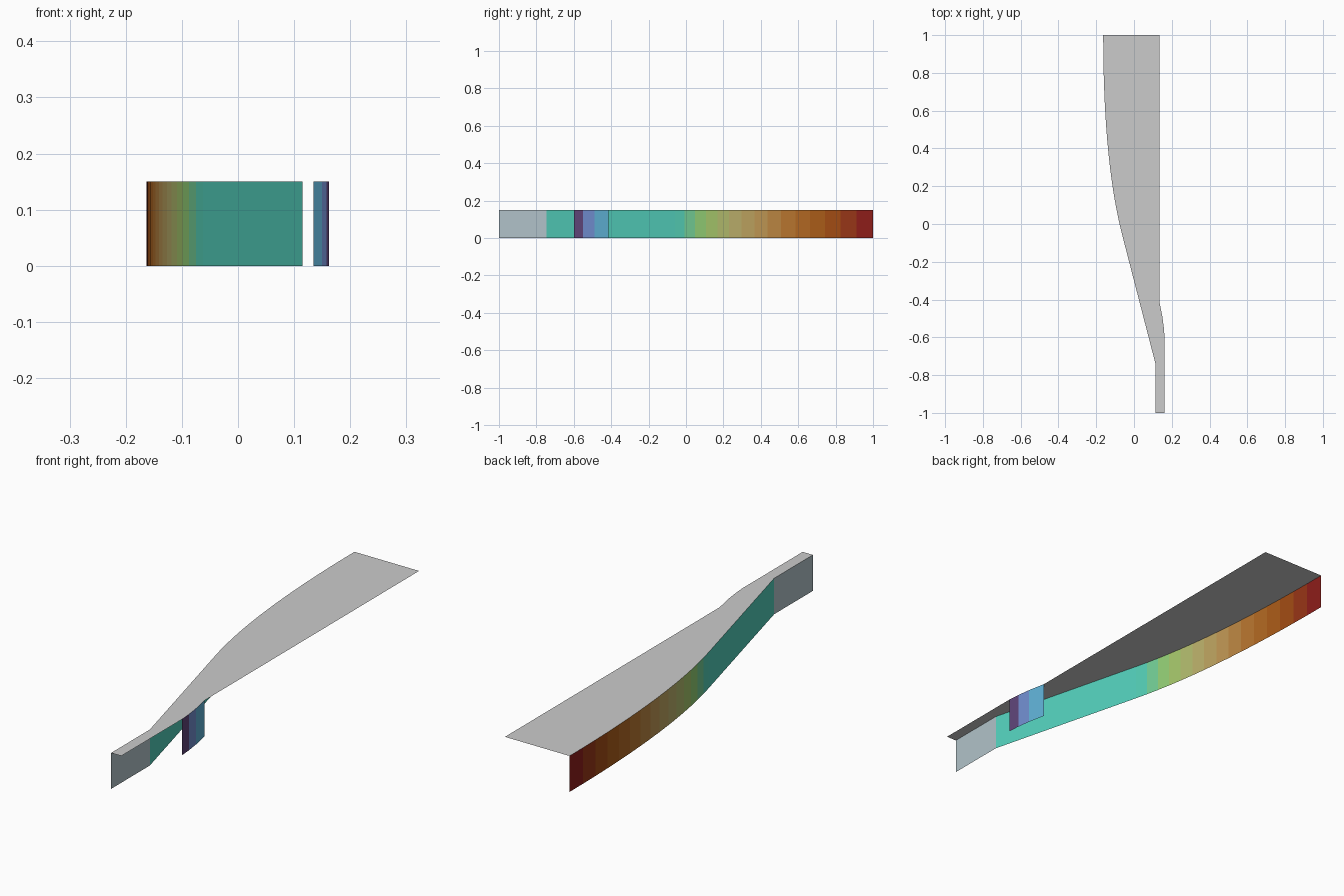
import bpy

if "Cube" in bpy.data.objects:
    bpy.data.objects.remove(bpy.data.objects["Cube"])

H = 0.15


def make_object(name, verts, faces):
    mesh = bpy.data.meshes.new(name)
    mesh.from_pydata(verts, [], faces)
    mesh.update()
    obj = bpy.data.objects.new(name, mesh)
    bpy.context.collection.objects.link(obj)
    return obj


def paint(name, rgb):
    mat = bpy.data.materials.new(name)
    mat.diffuse_color = [(c / 255) ** 2.2 for c in rgb] + [1]
    mat.use_nodes = True
    mat.node_tree.nodes["Principled BSDF"].inputs["Base Color"].default_value = mat.diffuse_color
    return mat


def ramp(stops, t):
    # blend between evenly spaced colours
    f = t * (len(stops) - 1)
    i = min(int(f), len(stops) - 2)
    return [a + (b - a) * (f - i) for a, b in zip(stops[i], stops[i + 1])]


def wall(name, path, colours):
    # upright strip hanging below a path, one colour per segment
    n = len(path)
    verts = [(x, y, z) for z in (0, H) for x, y in path]
    faces = [(i, i + 1, n + i + 1, n + i) for i in range(n - 1)]
    obj = make_object(name, verts, faces)
    for i, rgb in enumerate(colours):
        obj.data.materials.append(paint(f"{name}_{i}", rgb))
        obj.data.polygons[i].material_index = i
    return obj


# Left edge: straight, slanted, then a curve flattening towards the back
def curve(t):
    p, q, r = (-0.062, -0.06), (-0.163, 0.33), (-0.163, 1.0)
    u = 1 - t
    return tuple(u * u * a + 2 * u * t * b + t * t * c for a, b, c in zip(p, q, r))


N = 15
left = [(0.115, -1), (0.115, -0.745)] + [curve(i / N) for i in range(N + 1)]
right = [(0.162, -0.6), (0.158, -0.55), (0.15, -0.49), (0.135, -0.415)]

# Flat deck
outline = [(0.162, -1)] + right + [(0.135, 1)] + left[::-1]
make_object("deck", [(x, y, H) for x, y in outline], [list(range(len(outline)))])

# Long left wall, facing outwards
stops = [(85, 205, 180), (155, 205, 105), (185, 178, 110), (190, 150, 85),
         (182, 112, 45), (165, 85, 25), (140, 35, 32)]
left_colours = [ramp(stops, i / (N - 1)) for i in range(N)][::-1]
grey, teal = (176, 193, 200), (83, 205, 185)
wall("left_wall", left[::-1], left_colours + [teal, grey])

# Short right wall
wall("right_wall", right, [(95, 70, 120), (112, 140, 205), (95, 175, 212)])
